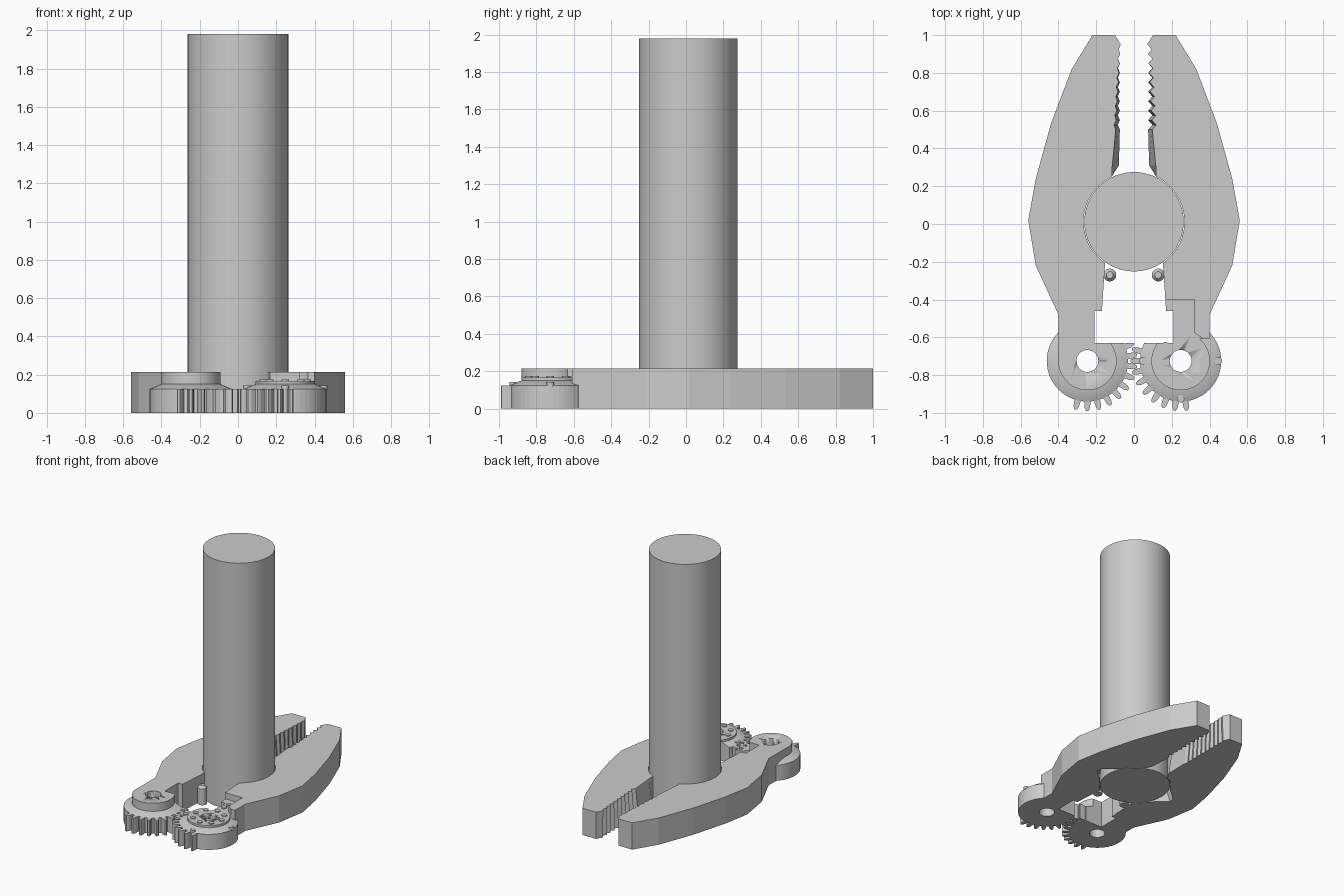
import bpy, bmesh
from math import sin, cos, radians, pi

if "Cube" in bpy.data.objects:
    bpy.data.objects.remove(bpy.data.objects["Cube"], do_unlink=True)

grey = bpy.data.materials.new("plain grey")
grey.use_nodes = True
tone = (0.6, 0.6, 0.6, 1)
grey.diffuse_color = tone
grey.node_tree.nodes["Principled BSDF"].inputs["Base Color"].default_value = tone

THICK, GEAR_H, HUB_X, HUB_Y = 0.215, 0.125, 0.247, -0.725
PITCH = 360 / 26


def finish(name, bm, smooth=False):
    bmesh.ops.recalc_face_normals(bm, faces=bm.faces)
    mesh = bpy.data.meshes.new(name)
    bm.to_mesh(mesh)
    bm.free()
    ob = bpy.data.objects.new(name, mesh)
    bpy.context.collection.objects.link(ob)
    mesh.materials.append(grey)
    if smooth:
        bpy.ops.object.select_all(action='DESELECT')
        ob.select_set(True)
        bpy.context.view_layer.objects.active = ob
        bpy.ops.object.shade_smooth_by_angle(angle=radians(25))
    return ob


def loft(name, low, high, z0, z1):
    """Solid between two outlines with matching points."""
    bm = bmesh.new()
    a = [bm.verts.new((x, y, z0)) for x, y in low]
    b = [bm.verts.new((x, y, z1)) for x, y in high]
    bm.faces.new(a)
    bm.faces.new(b)
    for i in range(len(a)):
        j = (i + 1) % len(a)
        bm.faces.new((a[i], a[j], b[j], b[i]))
    return finish(name, bm)


def ring(cx, cy, r, n=48):
    return [(cx + r * cos(2 * pi * i / n), cy + r * sin(2 * pi * i / n)) for i in range(n)]


def disc(name, cx, cy, r0, r1, z0, z1, n=48):
    ob = loft(name, ring(cx, cy, r0, n), ring(cx, cy, r1, n), z0, z1)
    bpy.ops.object.select_all(action='DESELECT')
    ob.select_set(True)
    bpy.context.view_layer.objects.active = ob
    bpy.ops.object.shade_smooth_by_angle(angle=radians(25))
    return ob


def box(name, x0, x1, y0, y1, z0, z1):
    pts = [(x0, y0), (x1, y0), (x1, y1), (x0, y1)]
    return loft(name, pts, pts, z0, z1)


def cut(ob, cutters):
    for c in cutters:
        mod = ob.modifiers.new("cut", 'BOOLEAN')
        mod.operation, mod.solver, mod.object = 'DIFFERENCE', 'EXACT', c
        bpy.context.view_layer.objects.active = ob
        bpy.ops.object.modifier_apply(modifier=mod.name)


def jaw(name, side, depth, arm_end):
    """Curved outer edge, serrated grip, round seat and rear arm."""
    outer = [(0.10, 1.0), (0.22, 1.0), (0.33, 0.82), (0.44, 0.53), (0.52, 0.24),
             (0.56, 0.02), (0.52, -0.22), (0.40, -0.48), (0.40, arm_end),
             (0.21, arm_end), (0.21, -0.46), (0.17, -0.46)]
    low, high = list(outer), list(outer)
    # Round seat at the top, opening to a diamond underneath
    for i in range(17):
        t = radians(-55 + 119 * i / 16)
        r = max(0.267, 1 / (abs(cos(t)) / 0.38 + abs(sin(t)) / 0.33))
        high.append((0.267 * cos(t), 0.012 + 0.267 * sin(t)))
        low.append((r * cos(t), 0.012 + r * sin(t)))
    # Grip leans inwards towards the underside
    low.append((0.08, 0.31))
    high.append((0.115, 0.31))
    for i in range(19):
        y = 0.5 + 0.45 * i / 18
        notch = depth if i % 2 else 0
        low.append((0.075 + notch, y))
        high.append((0.07 + 0.06 * (0.95 - y) + notch, y))
    return loft(name, [(side * x, y) for x, y in low],
                [(side * x, y) for x, y in high], 0, THICK)


def gear(name, side, phase):
    """Disc with teeth on the inner and front part of the rim."""
    pts = []
    first, last = -7 - phase, 1 + phase
    k = first
    while k <= last:
        for off, r in ((-0.33, 0.212), (-0.24, 0.248), (-0.1, 0.265),
                       (0.1, 0.265), (0.24, 0.248), (0.33, 0.212)):
            t = radians((k + off) * PITCH)
            pts.append((r * cos(t), r * sin(t)))
        k += 1
    start, stop = (last + 0.5) * PITCH, 360 + (first - 0.5) * PITCH
    for i in range(33):
        t = radians(start + (stop - start) * i / 32)
        pts.append((0.215 * cos(t), 0.215 * sin(t)))
    # Points run outward from the hub towards the centre line
    pts = [(side * (HUB_X - x), HUB_Y + y) for x, y in pts]
    return loft(name, pts, pts, 0, GEAR_H)


# Held bar
disc("bar", 0, 0.012, 0.263, 0.263, 0, 1.98, 64)

# Helpers that clear the gap between the arms and the recess in one arm
gap = box("gap_cutter", -0.209, 0.209, -0.63, -0.461, -0.1, 0.4)
recess = box("recess_cutter", 0.1, 0.32, -0.7, -0.40, 0.165, 0.4)
seat = disc("seat_cutter", HUB_X, HUB_Y, 0.165, 0.165, 0.166, 0.4)
helpers = [gap, recess, seat]

for side, word, phase, top in ((-1, "right", 0.5, THICK), (1, "left", 0, 0.167)):
    bore = disc(word + "_bore_cutter", side * HUB_X, HUB_Y, 0.058, 0.058, -0.1, 0.4)
    helpers.append(bore)
    body = jaw(word + "_jaw", side, 0.022 if side > 0 else 0.01,
               -0.61 if side > 0 else HUB_Y)
    cut(body, [bore] if side < 0 else [recess, seat])
    cut(gear(word + "_gear", side, phase), [gap, bore])
    x = side * HUB_X
    cut(disc(word + "_collar", x, HUB_Y, 0.215, 0.157, GEAR_H, 0.15), [gap, bore])
    cut(disc(word + "_hub", x, HUB_Y, 0.155, 0.155, 0.15, top), [gap, bore])
    # Small knob beside the bar
    disc(word + "_knob", side * 0.128, -0.27, 0.034, 0.034, 0, 0.13, 20)
    disc(word + "_knob_top", side * 0.128, -0.27, 0.034, 0.018, 0.13, 0.15, 20)

# Raised studs on the left hub, its collar and the arm recess
for i in range(8):
    t = i * pi / 4
    disc("hub_stud", HUB_X + 0.115 * cos(t), HUB_Y + 0.115 * sin(t), 0.02, 0.02, 0.15, 0.174, 16)
for i in (0, 2, 3):
    t = i * pi / 2
    disc("collar_stud", HUB_X + 0.2 * cos(t), HUB_Y + 0.2 * sin(t), 0.02, 0.02, 0.12, 0.143, 16)
for y in (-0.47, -0.53):
    disc("arm_stud", HUB_X, y, 0.02, 0.02, 0.15, 0.172, 16)

for h in helpers:
    bpy.data.objects.remove(h, do_unlink=True)
